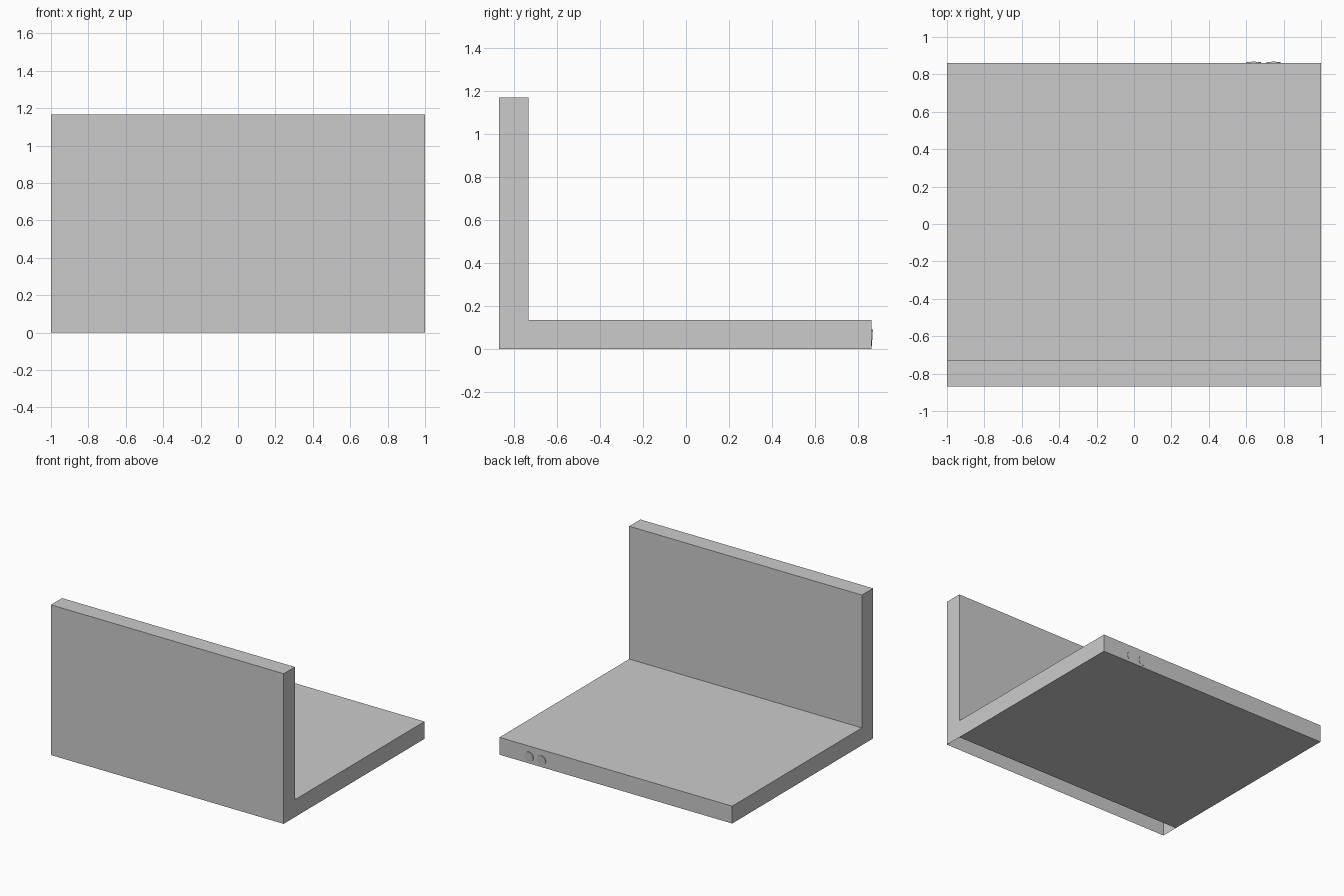
import bpy, bmesh
from math import radians

if "Cube" in bpy.data.objects:
    bpy.data.objects.remove(bpy.data.objects["Cube"])

X = 1.0
Y_FRONT, Y_STEP, Y_BACK = -0.868, -0.731, 0.861
Z_BASE, Z_TOP = 0.135, 1.167

# L-shaped shell: side profile extruded across x, open underneath the upright wall
profile = [(Y_FRONT, 0), (Y_STEP, 0), (Y_BACK, 0), (Y_BACK, Z_BASE),
           (Y_STEP, Z_BASE), (Y_STEP, Z_TOP), (Y_FRONT, Z_TOP)]
bm = bmesh.new()
left = [bm.verts.new((-X, y, z)) for y, z in profile]
right = [bm.verts.new((X, y, z)) for y, z in profile]
bm.faces.new(left)
bm.faces.new(right[::-1])
n = len(profile)
for i in range(n):
    j = (i + 1) % n
    bm.faces.new((left[j], left[i], right[i], right[j]))
bmesh.ops.recalc_face_normals(bm, faces=bm.faces)
bm.faces.ensure_lookup_table()
bmesh.ops.delete(bm, geom=[bm.faces[2]], context='FACES_ONLY')
mesh = bpy.data.meshes.new("base_and_screen")
bm.to_mesh(mesh)
bm.free()
bpy.context.collection.objects.link(bpy.data.objects.new("base_and_screen", mesh))

# Two small round sockets, slightly tilted, on the back edge
for name, x in (("socket_inner", 0.64), ("socket_outer", 0.746)):
    bpy.ops.mesh.primitive_cylinder_add(vertices=32, radius=0.038, depth=0.02,
                                        location=(x, 0.855, 0.053),
                                        rotation=(radians(86), 0, 0))
    bpy.context.object.name = name
    bpy.ops.object.shade_smooth_by_angle()
